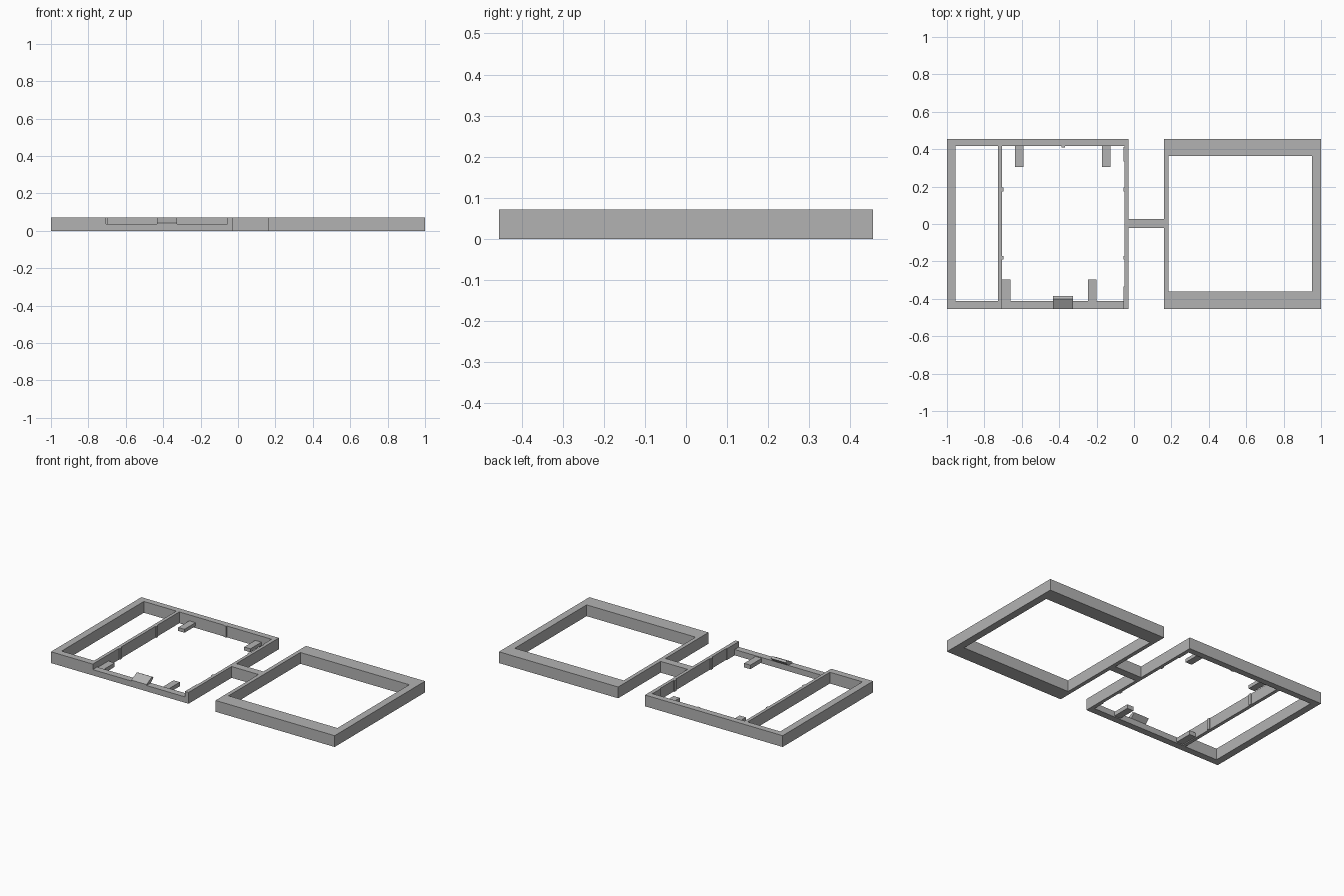
import bpy
import bmesh

cube = bpy.data.objects.get("Cube")
if cube:
    bpy.data.objects.remove(cube, do_unlink=True)

H = 0.072     # wall height
LEDGE = 0.037  # height of the lowered front wall
D = 0.455     # half depth

grey = bpy.data.materials.new("plain grey")
grey.use_nodes = True
colour = (0.45, 0.45, 0.45, 1)
grey.diffuse_color = colour
grey.node_tree.nodes["Principled BSDF"].inputs["Base Color"].default_value = colour


def finish(name, bm):
    bmesh.ops.recalc_face_normals(bm, faces=bm.faces)
    mesh = bpy.data.meshes.new(name)
    bm.to_mesh(mesh)
    bm.free()
    mesh.materials.append(grey)
    ob = bpy.data.objects.new(name, mesh)
    bpy.context.collection.objects.link(ob)
    return ob


def extrude(bm, faces, vec):
    new = bmesh.ops.extrude_face_region(bm, geom=faces)["geom"]
    verts = [v for v in new if isinstance(v, bmesh.types.BMVert)]
    bmesh.ops.translate(bm, verts=verts, vec=vec)


def prism(name, points, vec):
    bm = bmesh.new()
    face = bm.faces.new([bm.verts.new(p) for p in points])
    extrude(bm, [face], vec)
    return finish(name, bm)


def rect(x0, x1, y0, y1, z=0):
    return [(x0, y0, z), (x1, y0, z), (x1, y1, z), (x0, y1, z)]


def box(name, x0, x1, y0, y1, z0=0, z1=H):
    return prism(name, rect(x0, x1, y0, y1, z0), (0, 0, z1 - z0))


def frame(name, outer, inner):
    bm = bmesh.new()
    o, i = [[bm.verts.new(p) for p in rect(*r)] for r in (outer, inner)]
    faces = [bm.faces.new((o[k], o[(k + 1) % 4], i[(k + 1) % 4], i[k])) for k in range(4)]
    extrude(bm, faces, (0, 0, H))
    return finish(name, bm)


# Two frames and the bridge between them
frame("cover_frame", (0.16, 1, -D, D), (0.185, 0.953, -0.36, 0.363))
tray = frame("tray_frame", (-1, -0.03, -D, D), (-0.955, -0.05, -0.412, 0.416))
box("bridge", -0.03, 0.16, -0.022, 0.027)

# Lowered stretch of the tray's front wall
cutter = box("recess_cutter", -0.705, -0.055, -0.5, -0.405, LEDGE, 0.1)
cutter.hide_render = True
cut = tray.modifiers.new("recess", "BOOLEAN")
cut.operation = "DIFFERENCE"
cut.solver = "EXACT"
cut.object = cutter
bpy.context.view_layer.objects.active = tray
bpy.ops.object.modifier_apply(modifier=cut.name)
bpy.data.objects.remove(cutter, do_unlink=True)

# Divider wall
box("divider", -0.726, -0.705, -0.412, 0.416)

# Support tabs reaching into the tray
for n, x in enumerate((-0.613, -0.148)):
    box(f"back_tab_{n}", x - 0.022, x + 0.022, 0.305, 0.416, 0.012, 0.034)
for n, x in enumerate((-0.683, -0.223)):
    box(f"front_tab_{n}", x - 0.022, x + 0.022, -0.412, -0.298, 0.006, 0.032)

# Small ribs on the facing walls
for side, y in (("front", -0.18), ("back", 0.185)):
    box(f"divider_rib_{side}", -0.705, -0.699, y - 0.01, y + 0.01)
    box(f"wall_rib_{side}", -0.057, -0.05, y - 0.01, y + 0.01)
for side, s in (("front", -1), ("back", 1)):
    y0, y1 = sorted((s * 0.335, s * 0.412))
    box(f"wall_pad_{side}", -0.055, -0.05, y0, y1)
box("back_rib", -0.388, -0.37, 0.41, 0.416)

# Sloped latch on the lowered wall
profile = [(-D, LEDGE), (-D, 0.043), (-0.4, H), (-0.385, 0.064), (-0.412, LEDGE)]
prism("latch", [(-0.433, y, z) for y, z in profile], (0.107, 0, 0))
